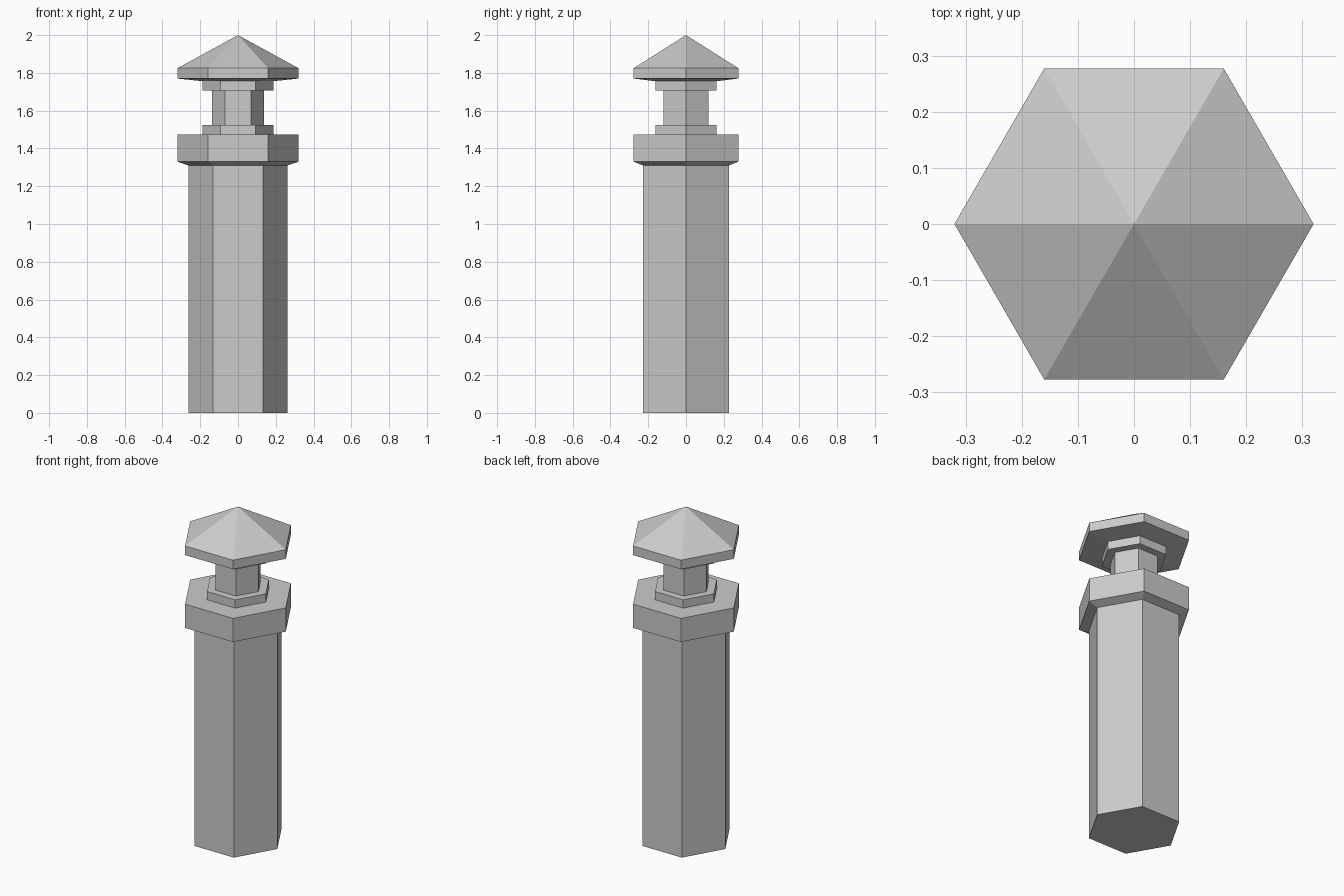
import bpy, bmesh
from math import cos, sin, pi

if "Cube" in bpy.data.objects:
    bpy.data.objects.remove(bpy.data.objects["Cube"])

SIDES = 6

# Outer profile from base to tip: (corner radius, height)
profile = [
    (0.263, 0.0), (0.263, 1.31),      # shaft
    (0.32, 1.33), (0.32, 1.473),      # collar with sloped underside
    (0.187, 1.473), (0.187, 1.523),   # lower ring
    (0.137, 1.523), (0.137, 1.706),   # neck
    (0.187, 1.706), (0.187, 1.756),   # upper ring
    (0.32, 1.77), (0.32, 1.825),      # cap rim with sloped underside
]

bm = bmesh.new()
rings = [[bm.verts.new((r * cos(2 * pi * i / SIDES), r * sin(2 * pi * i / SIDES), z))
          for i in range(SIDES)] for r, z in profile]

# Walls between successive hexagons
for low, high in zip(rings, rings[1:]):
    for i in range(SIDES):
        j = (i + 1) % SIDES
        bm.faces.new((low[i], low[j], high[j], high[i]))

# Flat base and pointed roof
bm.faces.new(rings[0][::-1])
tip = bm.verts.new((0, 0, 2.0))
for i in range(SIDES):
    bm.faces.new((rings[-1][i], rings[-1][(i + 1) % SIDES], tip))

bmesh.ops.recalc_face_normals(bm, faces=bm.faces)
mesh = bpy.data.meshes.new("hexagonal_post")
bm.to_mesh(mesh)
bm.free()
bpy.context.collection.objects.link(bpy.data.objects.new("hexagonal_post", mesh))
